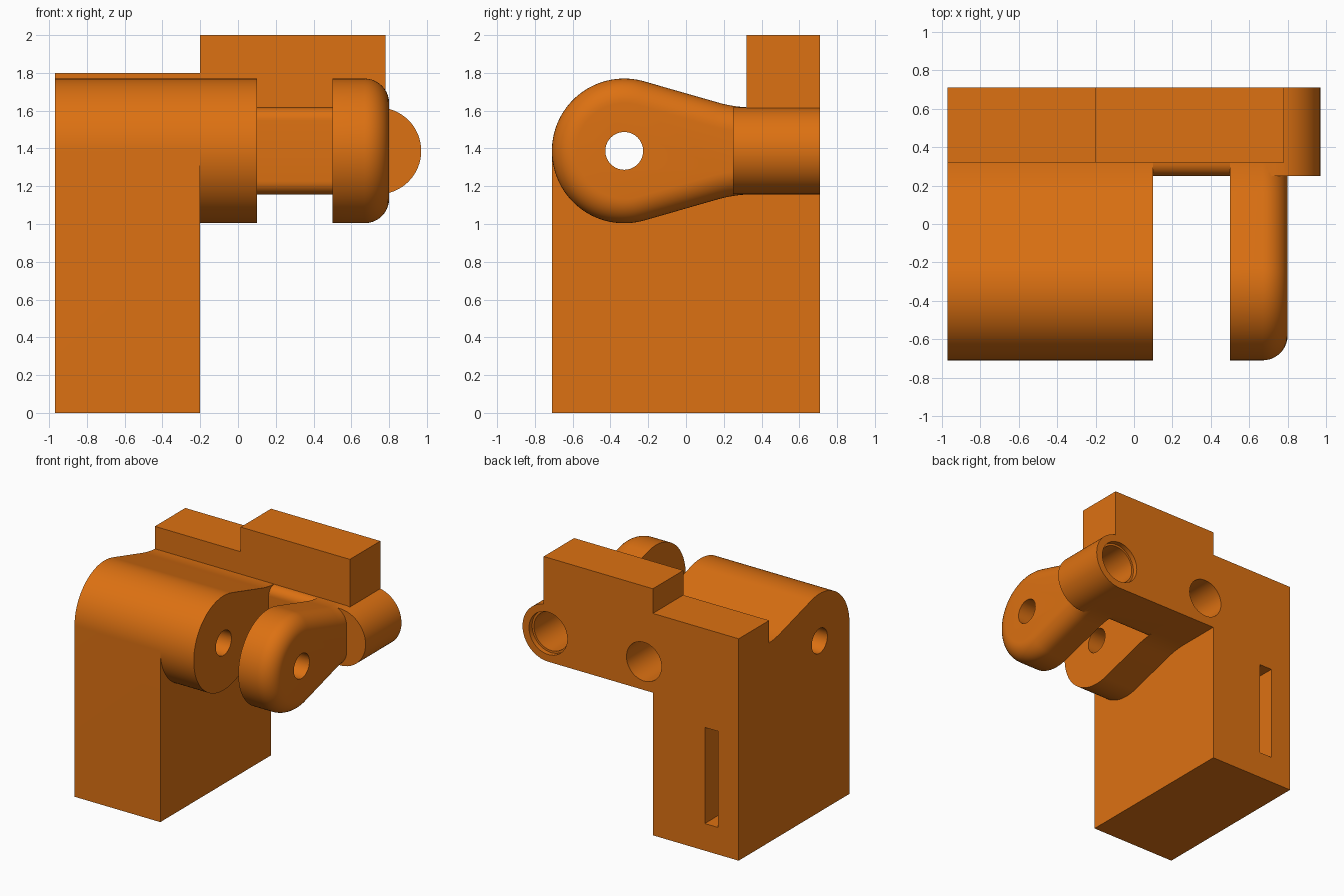
import bpy, bmesh, math
from mathutils import Vector

cube = bpy.data.objects.get("Cube")
if cube:
    bpy.data.objects.remove(cube, do_unlink=True)

orange = bpy.data.materials.new("orange plastic")
orange.use_nodes = True
colour = (0.72, 0.165, 0.006, 1)
orange.diffuse_color = colour
orange.node_tree.nodes["Principled BSDF"].inputs["Base Color"].default_value = colour

LEFT, RIGHT, BACK = -0.97, 0.97, 0.71    # outer limits
STEP = -0.2                              # inner side of the main block
HINGE_Y, AXIS_Z, KNUCKLE_R = -0.327, 1.387, 0.383
BAR_R, BAR_FRONT, TAB_FRONT = 0.23, 0.25, 0.32


def prism(name, outline, axis, lo, hi, round_end=0):
    """Extrude a closed outline along x (outline in y, z) or y (outline in x, z)."""
    def place(p, d):
        return Vector((d, p[0], p[1])) if axis == "x" else Vector((p[0], d, p[1]))
    bm = bmesh.new()
    base = bm.faces.new([bm.verts.new(place(p, lo)) for p in outline])
    ext = bmesh.ops.extrude_face_region(bm, geom=[base])["geom"]
    verts = [g for g in ext if isinstance(g, bmesh.types.BMVert)]
    shift = place((0, 0), hi - lo)
    bmesh.ops.translate(bm, verts=verts, vec=shift)
    bmesh.ops.recalc_face_normals(bm, faces=bm.faces)
    if round_end:
        edges = [e for e in bm.edges if all(v in verts for v in e.verts)]
        bmesh.ops.bevel(bm, geom=edges, offset=round_end, segments=10,
                        profile=0.5, affect="EDGES")
    mesh = bpy.data.meshes.new(name)
    bm.to_mesh(mesh)
    bm.free()
    mesh.materials.append(orange)
    obj = bpy.data.objects.new(name, mesh)
    bpy.context.collection.objects.link(obj)
    return obj


def arc(cx, cz, r, a0, a1, n):
    return [(cx + r * math.cos(math.radians(a0 + (a1 - a0) * i / n)),
             cz + r * math.sin(math.radians(a0 + (a1 - a0) * i / n)))
            for i in range(n + 1)]


def box(name, x0, x1, y0, y1, z0, z1):
    return prism(name, [(x0, z0), (x1, z0), (x1, z1), (x0, z1)], "y", y0, y1)


def rod(name, cx, r, axis, lo, hi):
    return prism(name, arc(cx, AXIS_Z, r, 0, 360, 64)[:-1], axis, lo, hi)


def knuckle_outline():
    """Teardrop: round nose, straight taper, soft flare into a level tail."""
    nose = arc(HINGE_Y, AXIS_Z, KNUCKLE_R, 74, 286, 72)
    a, b, c = (0.17, 0.256), (0.262, BAR_R), (0.355, BAR_R)
    flare = []
    for i in range(11):
        t = i / 10
        flare.append([a[k] * (1 - t) ** 2 + 2 * b[k] * t * (1 - t) + c[k] * t * t
                      for k in (0, 1)])
    flare.append((0.5, BAR_R))
    below = [(y, AXIS_Z - h) for y, h in flare]
    above = [(y, AXIS_Z + h) for y, h in reversed(flare)]
    return nose + below + above


# Main block
body = box("hinge_bracket", LEFT, STEP, -BACK, BACK, 0, AXIS_Z)

# Neck between the knuckles, with softened front edges
soft = 0.07
low, high = AXIS_Z - BAR_R, AXIS_Z + BAR_R
neck = [(BACK, low)]
neck += arc(BAR_FRONT + soft, low + soft, soft, 270, 180, 8)
neck += arc(BAR_FRONT + soft, high - soft, soft, 180, 90, 8)
neck += [(BACK, high)]

# Rounded end of the bar
bar_end = [(0.55, low)] + arc(RIGHT - BAR_R, AXIS_Z, BAR_R, -90, 90, 32) + [(0.55, high)]

parts = [
    prism("wide_knuckle", knuckle_outline(), "x", LEFT, 0.1),
    prism("outer_knuckle", knuckle_outline(), "x", 0.5, 0.8, round_end=0.13),
    prism("neck", neck, "x", STEP - 0.1, 0.6),
    prism("bar_end", bar_end, "y", BAR_FRONT, BACK),
    box("back_ledge", LEFT, STEP, TAB_FRONT, BACK, 1.3, 1.8),
    box("upper_tab", STEP, 0.78, TAB_FRONT, BACK, AXIS_Z, 2.0),
]

# Hinge pin hole, two blind back holes and the slot
holes = [
    rod("pin_hole", HINGE_Y, 0.1, "x", -1.2, 1.2),
    rod("inner_back_hole", -0.12, 0.157, "y", 0.3, 0.9),
    rod("outer_back_hole", RIGHT - BAR_R, 0.155, "y", 0.33, 0.9),
    rod("outer_hole_rim", RIGHT - BAR_R, 0.172, "y", BACK - 0.04, 0.95),
    box("slot", -0.783, -0.666, 0.1, 0.9, 0.22, 1.0),
]

bpy.ops.object.select_all(action="DESELECT")
bpy.context.view_layer.objects.active = body
body.select_set(True)
for operation, tools in (("UNION", parts), ("DIFFERENCE", holes)):
    for tool in tools:
        tool.hide_render = True
        mod = body.modifiers.new(tool.name, "BOOLEAN")
        mod.operation, mod.solver, mod.object = operation, "EXACT", tool
        bpy.ops.object.modifier_apply(modifier=mod.name)
        bpy.data.objects.remove(tool, do_unlink=True)

bpy.ops.object.shade_smooth_by_angle(angle=math.radians(25))
